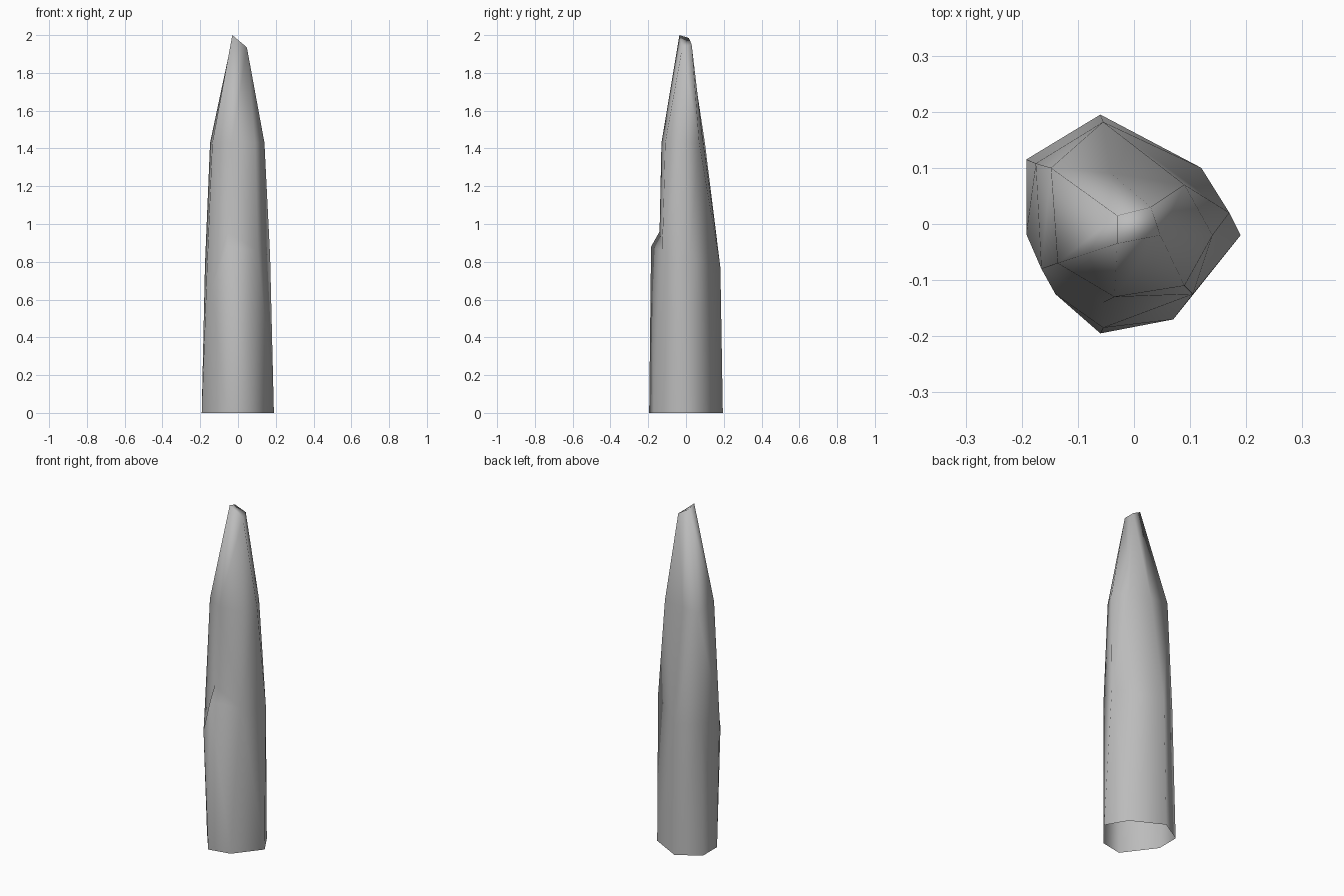
import bpy
import bmesh

# Remove the default cube only
default_cube = bpy.data.objects.get("Cube")
if default_cube:
    bpy.data.objects.remove(default_cube, do_unlink=True)


def make_material(name, colour):
    material = bpy.data.materials.new(name)
    material.use_nodes = True
    material.diffuse_color = colour
    material.node_tree.nodes["Principled BSDF"].inputs["Base Color"].default_value = colour
    return material


def add_ring(bm, corners):
    return [bm.verts.new(corner) for corner in corners]


def plan_distance(first, second):
    return (first.co.xy - second.co.xy).length


def bridge(bm, lower, upper):
    """Join two closed rings with triangles, always taking the shorter diagonal."""
    low, high = lower + lower[:1], upper + upper[:1]
    i = j = 0
    while i < len(lower) or j < len(upper):
        can_step_low = i < len(lower)
        can_step_high = j < len(upper)
        if can_step_low and can_step_high:
            can_step_low = plan_distance(low[i + 1], high[j]) <= plan_distance(low[i], high[j + 1])
        if can_step_low:
            bm.faces.new((low[i], low[i + 1], high[j]))
            i += 1
        else:
            bm.faces.new((low[i], high[j + 1], high[j]))
            j += 1


bm = bmesh.new()

# Cross-sections of the spike, each starting at the back and going by the left side
foot = add_ring(bm, [
    (-.06, .195, 0), (.12, .1, 0), (.19, -.02, 0), (.07, -.17, 0),
    (-.06, -.195, 0), (-.192, -.018, 0), (-.192, .115, 0)])
waist = add_ring(bm, [
    (-.055, .182, .77), (.17, .02, .83), (.105, -.125, .86), (-.055, -.185, .88),
    (-.14, -.125, .66), (-.165, -.08, .74), (-.175, .108, .78)])
shoulder = add_ring(bm, [
    (-.042, .091, 1.43), (.09, .07, 1.43), (.14, -.02, 1.43), (.09, -.11, 1.43),
    (-.035, -.13, 1.43), (-.136, -.07, 1.43), (-.148, .1, 1.43)])
tip = add_ring(bm, [
    (-.03, .015, 1.985), (.03, .03, 1.95), (.047, -.02, 1.935), (-.03, -.035, 2)])

# Broken ledge on the front: a fan from the waist to one inner corner
ledge = bm.verts.new((-.055, -.14, .96))
for start, end in zip(waist[2:5], waist[3:6]):
    bm.faces.new((start, end, ledge))
above_ledge = waist[:3] + [ledge] + waist[5:]

# Walls, with an open foot and a slanted cap
bridge(bm, foot, waist)
bridge(bm, above_ledge, shoulder)
bridge(bm, shoulder, tip)
bm.faces.new(tip)

# Smooth-shaded shell
bmesh.ops.recalc_face_normals(bm, faces=bm.faces[:])
for face in bm.faces:
    face.smooth = True

mesh = bpy.data.meshes.new("rock_spike")
bm.to_mesh(mesh)
bm.free()
mesh.materials.append(make_material("stone grey", (.5, .5, .5, 1)))
rock_spike = bpy.data.objects.new("rock_spike", mesh)
bpy.context.collection.objects.link(rock_spike)
